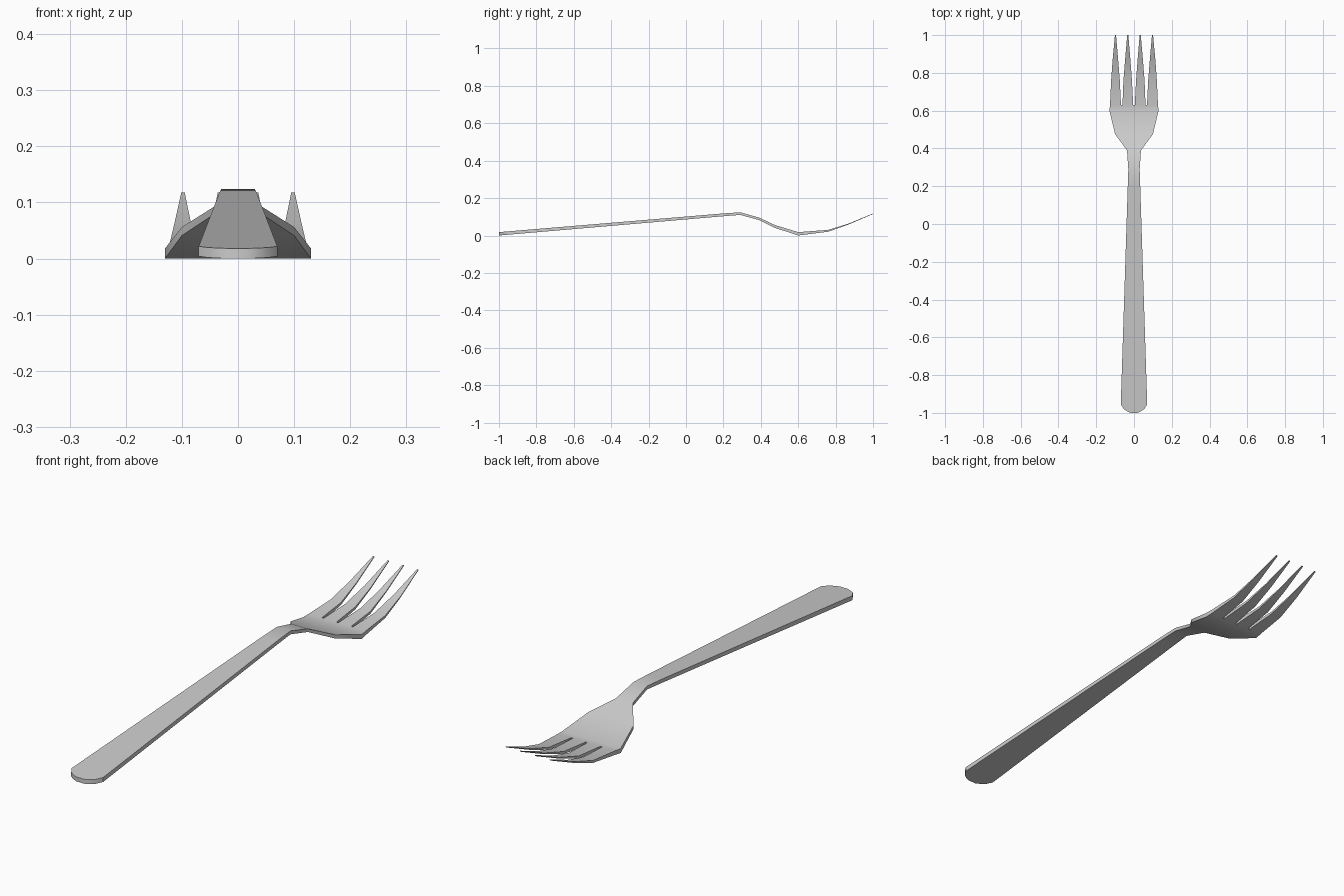
import bpy, bmesh

if "Cube" in bpy.data.objects:
    bpy.data.objects.remove(bpy.data.objects["Cube"])

# Side profile: y, top z, thickness
PROFILE = [(-1, 0.018, 0.018), (0.2, 0.118, 0.015), (0.29, 0.124, 0.014),
           (0.39, 0.096, 0.013), (0.475, 0.056, 0.015), (0.6, 0.018, 0.018),
           (0.76, 0.030, 0.010), (0.87, 0.064, 0.005), (1, 0.118, 0.003)]


def profile(y):
    for (a, za, ta), (b, zb, tb) in zip(PROFILE, PROFILE[1:]):
        if y <= b:
            f = (y - a) / (b - a)
            return za + f * (zb - za), ta + f * (tb - ta)
    return PROFILE[-1][1:]


bm = bmesh.new()
cache = {}


def pair(x, y):
    """Top and bottom vertex at a point of the outline."""
    key = (round(x, 4), round(y, 4))
    if key not in cache:
        z, t = profile(y)
        cache[key] = (bm.verts.new((x, y, z)), bm.verts.new((x, y, z - t)))
    return cache[key]


edges = {}


def strip(rows):
    """Top and bottom faces between successive rows (y, [x...])."""
    for (y0, xs0), (y1, xs1) in zip(rows, rows[1:]):
        loop = [pair(x, y0) for x in xs0] + [pair(x, y1) for x in reversed(xs1)]
        bm.faces.new([p[0] for p in loop])
        bm.faces.new([p[1] for p in reversed(loop)])
        for a, b in zip(loop, loop[1:] + loop[:1]):
            if (b, a) in edges:
                del edges[(b, a)]
            else:
                edges[(a, b)] = True


# Tine roots, mirrored about x = 0
half = [(0.004, 0.061), (0.069, 0.127)]
root = sorted(s * x for t in half for x in t for s in (-1, 1))

# Handle, neck and bowl
body = [(-1, 0.018), (-0.992, 0.036), (-0.98, 0.054), (-0.955, 0.07), (0.2, 0.033),
        (0.29, 0.03), (0.39, 0.037), (0.475, 0.1), (0.6, 0.13)]
strip([(y, [-w, w]) for y, w in body] + [(0.63, root)])

# Four tapered tines
tines = [[half[0], (0.011, 0.056), (0.019, 0.047), (0.030, 0.036)],
         [half[1], (0.075, 0.121), (0.084, 0.113), (0.095, 0.101)]]
for tine in tines:
    for s in (-1, 1):
        strip([(y, sorted((s * a, s * b)))
               for y, (a, b) in zip((0.63, 0.76, 0.87, 1), tine)])

# Side walls along the open outline
for a, b in edges:
    bm.faces.new((b[0], a[0], a[1], b[1]))
bmesh.ops.recalc_face_normals(bm, faces=bm.faces)

mesh = bpy.data.meshes.new("fork")
bm.to_mesh(mesh)
bm.free()
fork = bpy.data.objects.new("fork", mesh)
bpy.context.collection.objects.link(fork)
bpy.context.view_layer.objects.active = fork
fork.select_set(True)
bpy.ops.object.shade_smooth_by_angle(angle=0.6)
